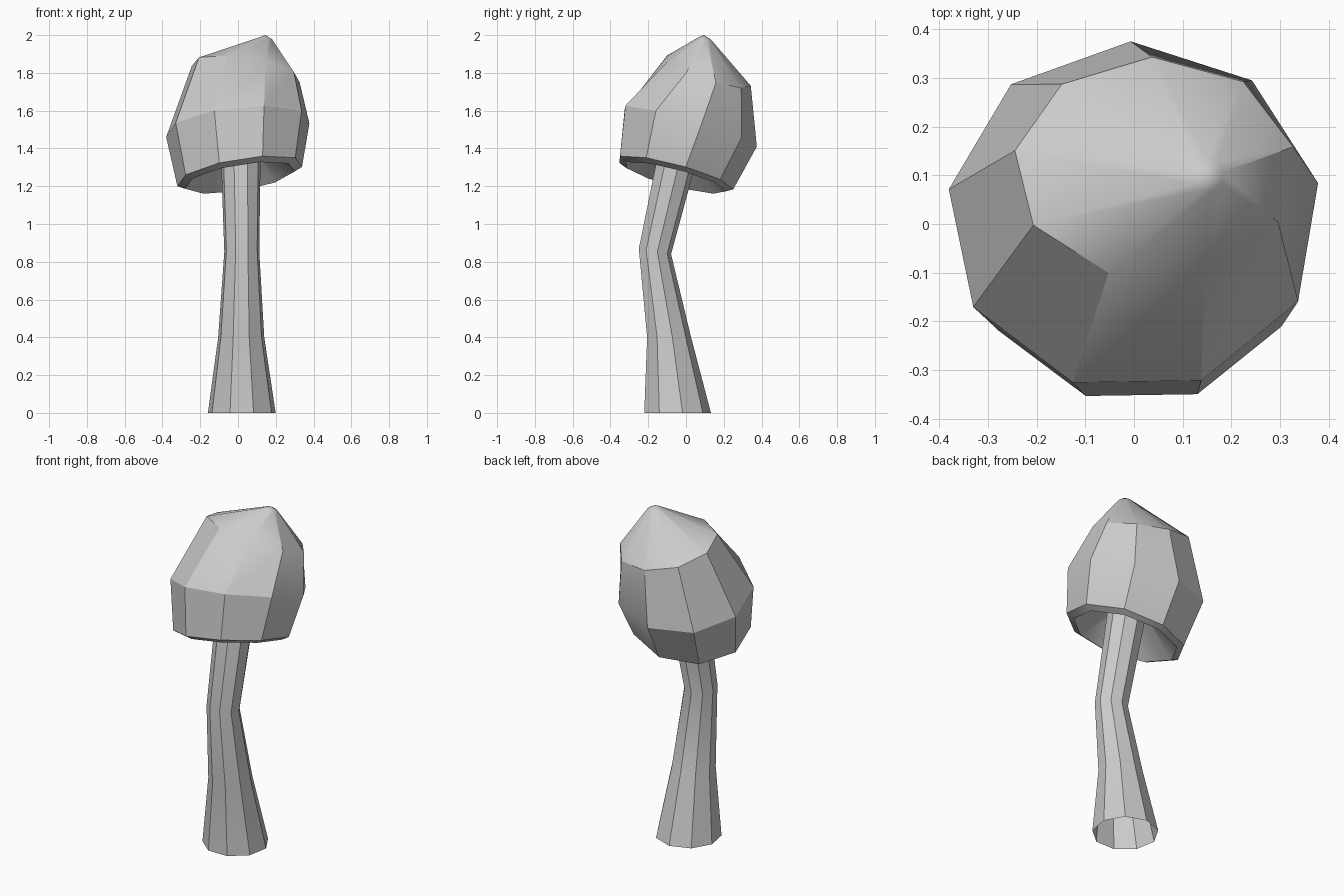
import bpy, bmesh, math

cube = bpy.data.objects.get("Cube")
if cube:
    bpy.data.objects.remove(cube, do_unlink=True)

SIDES = 9

grey = bpy.data.materials.new("plain_grey")
grey.use_nodes = True
colour = (0.6, 0.6, 0.6, 1)
grey.diffuse_color = colour
bsdf = next(n for n in grey.node_tree.nodes if n.type == 'BSDF_PRINCIPLED')
bsdf.inputs["Base Color"].default_value = colour


def loft(name, rings, phase, tip=None):
    """Bridge tilted elliptical rings: (centre, rx, ry, slope_x, slope_y)."""
    bm = bmesh.new()
    loops = []
    for (cx, cy, cz), rx, ry, sx, sy in rings:
        loop = []
        for i in range(SIDES):
            a = math.radians(phase) + math.tau * i / SIDES
            dx, dy = rx * math.cos(a), ry * math.sin(a)
            loop.append(bm.verts.new((cx + dx, cy + dy, cz + sx * dx + sy * dy)))
        loops.append(loop)
    for low, high in zip(loops, loops[1:]):
        for i in range(SIDES):
            j = (i + 1) % SIDES
            bm.faces.new((low[i], low[j], high[j], high[i]))
    if tip:
        top = bm.verts.new(tip)
        for i in range(SIDES):
            bm.faces.new((loops[-1][i], loops[-1][(i + 1) % SIDES], top))
    mesh = bpy.data.meshes.new(name)
    bm.to_mesh(mesh)
    bm.free()
    mesh.materials.append(grey)
    obj = bpy.data.objects.new(name, mesh)
    bpy.context.collection.objects.link(obj)
    bpy.ops.object.select_all(action='DESELECT')
    obj.select_set(True)
    bpy.context.view_layer.objects.active = obj
    bpy.ops.object.shade_smooth_by_angle(angle=math.radians(30))
    return obj


# Bent, flared stem, open at the foot
loft("stem", [
    ((0.02, -0.05, 0), 0.182, 0.182, 0, 0),
    ((0.017, -0.093, 0.4), 0.124, 0.12, 0, 0),
    ((0.02, -0.167, 0.855), 0.094, 0.088, 0, -0.17),
    ((0.013, -0.015, 1.5), 0.11, 0.108, 0, -0.25),
], phase=10)

# Faceted cap: hollow underside, lip, rim, belt, shoulder, rounded tip
loft("cap", [
    ((0.012, -0.03, 1.42), 0.09, 0.09, 0.16, -0.26),
    ((0.01, -0.06, 1.245), 0.295, 0.272, 0.16, -0.26),
    ((0.01, -0.06, 1.265), 0.335, 0.31, 0.16, -0.26),
    ((0, 0.015, 1.515), 0.385, 0.36, 0.1, -0.29),
    ((0.042, 0.115, 1.806), 0.29, 0.228, -0.15, -0.33),
    ((0.15, 0.1, 1.982), 0.033, 0.033, -0.2, -0.2),
], phase=11, tip=(0.145, 0.095, 2.0))
